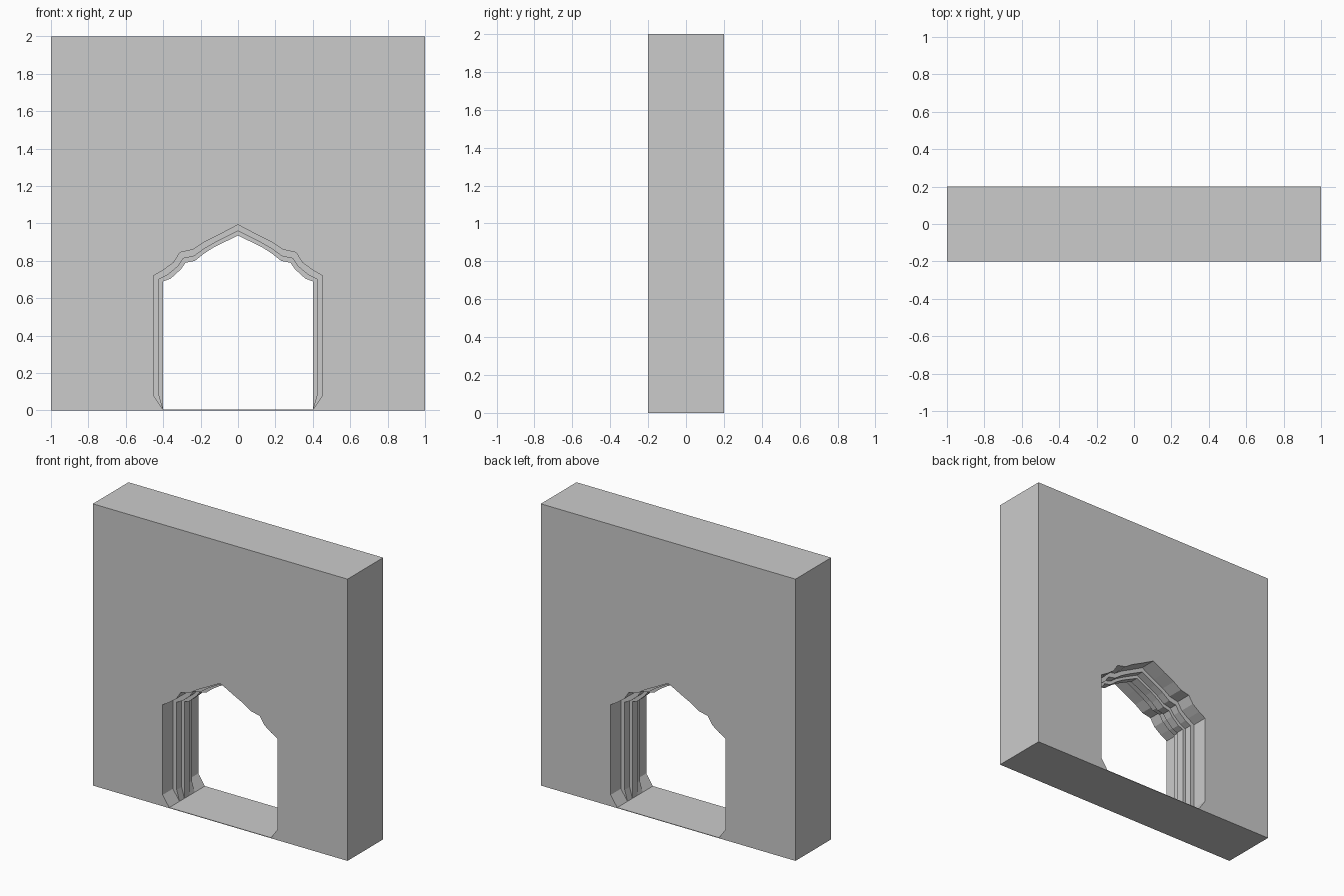
import bpy
import bmesh

if "Cube" in bpy.data.objects:
    bpy.data.objects.remove(bpy.data.objects["Cube"], do_unlink=True)

HALF_WIDTH, HEIGHT, HALF_DEPTH, SILL = 1.0, 2.0, 0.2, 0.004

# Right half of the arch, from the sill centre up to the apex
narrow = [(0, SILL), (.40, SILL), (.40, .08), (.40, .69), (.36, .705), (.305, .755),
          (.28, .79), (.23, .80), (.18, .84), (.125, .875), (0, .935)]
wide = [(0, SILL), (.40, SILL), (.452, .08), (.452, .72), (.40, .75), (.345, .79),
        (.31, .845), (.24, .86), (.18, .90), (.10, .94), (0, .993)]

# Stepped reveal: (how wide the opening is, depth), mirrored front to back
front_steps = [(1, -HALF_DEPTH), (1, -.085), (.42, -.085), (.42, -.03), (0, -.03)]
steps = front_steps + [(t, -y) for t, y in reversed(front_steps)]


def make_material(name, colour):
    mat = bpy.data.materials.new(name)
    mat.use_nodes = True
    mat.diffuse_color = colour
    mat.node_tree.nodes["Principled BSDF"].inputs["Base Color"].default_value = colour
    return mat


bm = bmesh.new()

for side in (1, -1):
    # Archway reveal, one half at a time
    rings = []
    for t, y in steps:
        rings.append([bm.verts.new((side * (a[0] + (b[0] - a[0]) * t), y, a[1] + (b[1] - a[1]) * t))
                      for a, b in zip(narrow, wide)])
    for near, far in zip(rings, rings[1:]):
        for i in range(len(near) - 1):
            bm.faces.new((near[i], near[i + 1], far[i + 1], far[i]))

    # Wall faces around the opening
    borders = []
    for y, ring in ((-HALF_DEPTH, rings[0]), (HALF_DEPTH, rings[-1])):
        border = [bm.verts.new((side * x, y, z)) for x, z in
                  ((0, HEIGHT), (HALF_WIDTH, HEIGHT), (HALF_WIDTH, 0), (0, 0))]
        bm.faces.new(ring + border)
        borders.append(border)

    # Top, end and underside
    for i in range(3):
        bm.faces.new((borders[0][i], borders[0][i + 1], borders[1][i + 1], borders[1][i]))

bmesh.ops.remove_doubles(bm, verts=bm.verts, dist=0.0005)
bmesh.ops.recalc_face_normals(bm, faces=bm.faces)

mesh = bpy.data.meshes.new("arched_wall")
bm.to_mesh(mesh)
bm.free()
mesh.materials.append(make_material("plain grey", (0.6, 0.6, 0.6, 1)))
wall = bpy.data.objects.new("arched_wall", mesh)
bpy.context.collection.objects.link(wall)
